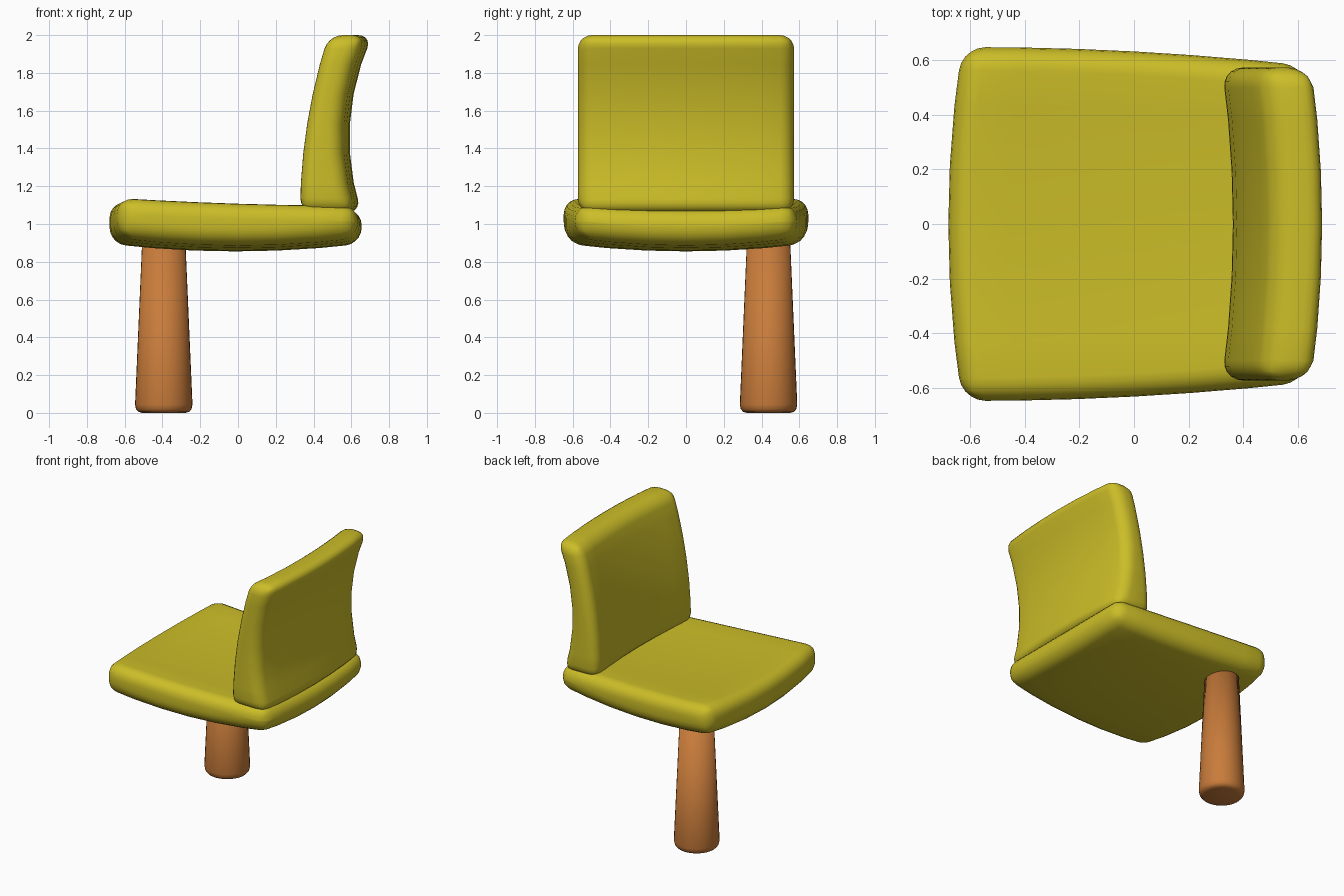
import bpy, bmesh, math

if "Cube" in bpy.data.objects:
    bpy.data.objects.remove(bpy.data.objects["Cube"])


def material(name, rgb):
    m = bpy.data.materials.new(name)
    m.diffuse_color = (*rgb, 1)
    m.use_nodes = True
    m.node_tree.nodes["Principled BSDF"].inputs["Base Color"].default_value = m.diffuse_color
    return m


YELLOW = material("olive yellow", (0.60, 0.51, 0.021))
BROWN = material("warm brown", (0.58, 0.20, 0.043))


def finish(bm, name, mat):
    bmesh.ops.recalc_face_normals(bm, faces=bm.faces[:])
    for f in bm.faces:
        f.smooth = True
    mesh = bpy.data.meshes.new(name)
    bm.to_mesh(mesh)
    bm.free()
    mesh.materials.append(mat)
    ob = bpy.data.objects.new(name, mesh)
    bpy.context.collection.objects.link(ob)
    return ob


def cushion(name, shape, radius):
    """Slab with coordinates u, v, w in -1..1, bent by shape() and rounded."""
    bm = bmesh.new()
    bmesh.ops.create_cube(bm, size=2)
    flat = [e for e in bm.edges if abs(e.verts[0].co.z - e.verts[1].co.z) < 0.1]
    bmesh.ops.subdivide_edges(bm, edges=flat, cuts=5, use_grid_fill=True)
    for v in bm.verts:
        v.co = shape(*v.co)
    ob = finish(bm, name, YELLOW)
    b = ob.modifiers.new("round", 'BEVEL')
    b.width = radius
    b.segments = 5
    b.limit_method = 'ANGLE'
    b.angle_limit = math.radians(45)
    return ob


# Seat: dished top, bulging underside, narrower towards the back rest
def seat_shape(u, v, w):
    left = -0.68 + 0.05 * v * v
    right = 0.655 - 0.025 * v * v
    x = left + (right - left) * (u + 1) / 2
    y = v * (0.632 - 0.034 * u - 0.018 * u * u)
    top = 1.103 + 0.04 * ((1 - u) / 2) ** 2 - 0.025 * (1 - v * v)
    bottom = 0.855 + 0.04 * u * u + 0.04 * v * v
    return x, y, top if w > 0 else bottom


cushion("seat", seat_shape, 0.095)


# Back rest: curved in height and bowed across its width
def back_shape(u, v, w):
    t = (v + 1) / 2
    front = 0.32 + 0.15 * t * t
    back = 0.55 + 0.36 * (t - 0.42) ** 2
    x = (back if w > 0 else front) + 0.04 * (1 - u * u)
    return x, u * 0.573, 1.06 + 0.94 * t


cushion("back_rest", back_shape, 0.075)

# Leg: tapered round post with a rounded foot
bm = bmesh.new()
profile = [(0.115, 0.0), (0.135, 0.006), (0.147, 0.02), (0.152, 0.045), (0.114, 0.92)]
SIDES = 32
rings = [[bm.verts.new((r * math.cos(2 * math.pi * i / SIDES),
                        r * math.sin(2 * math.pi * i / SIDES), z))
          for i in range(SIDES)] for r, z in profile]
for a, b in zip(rings, rings[1:]):
    for i in range(SIDES):
        j = (i + 1) % SIDES
        bm.faces.new((a[i], a[j], b[j], b[i]))
bm.faces.new(rings[0])
bm.faces.new(rings[-1])
leg = finish(bm, "leg", BROWN)
leg.location = (-0.393, 0.437, 0)
